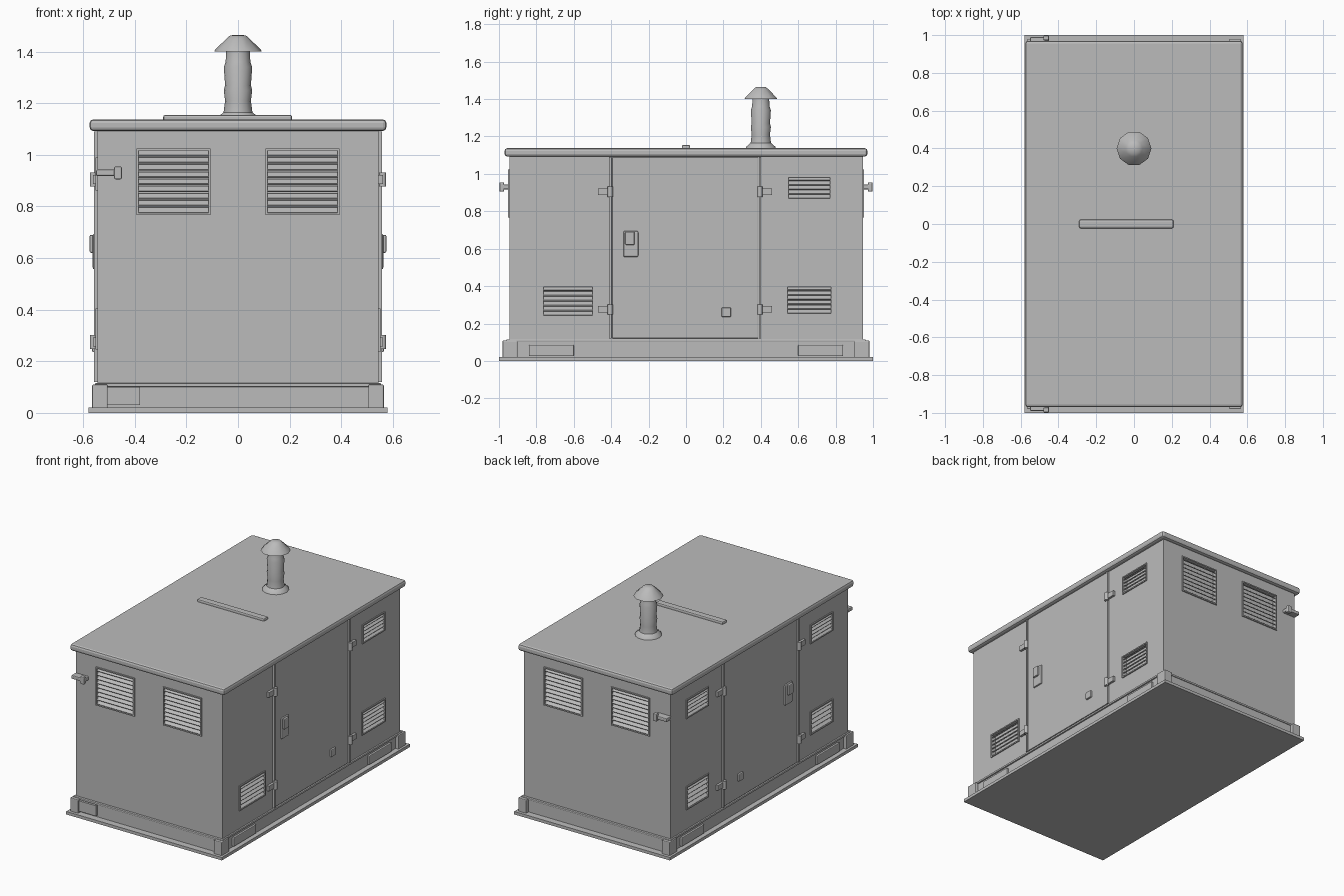
import bpy, bmesh, math
from mathutils import Matrix, Vector

cube = bpy.data.objects.get("Cube")
if cube:
    bpy.data.objects.remove(cube, do_unlink=True)

grey = bpy.data.materials.new("painted_grey")
grey.use_nodes = True
GREY = (0.5, 0.5, 0.5, 1)
grey.diffuse_color = GREY
grey.node_tree.nodes["Principled BSDF"].inputs["Base Color"].default_value = GREY


def finish(name, bm, smooth=False):
    mesh = bpy.data.meshes.new(name)
    bmesh.ops.recalc_face_normals(bm, faces=bm.faces)
    bm.to_mesh(mesh)
    bm.free()
    mesh.materials.append(grey)
    obj = bpy.data.objects.new(name, mesh)
    bpy.context.collection.objects.link(obj)
    if smooth:
        bpy.ops.object.select_all(action="DESELECT")
        obj.select_set(True)
        bpy.context.view_layer.objects.active = obj
        bpy.ops.object.shade_smooth_by_angle(angle=math.radians(40))
    return obj


def add_box(bm, centre, size, matrix=Matrix()):
    m = matrix @ Matrix.Translation(centre) @ Matrix.Diagonal((*size, 1))
    bmesh.ops.create_cube(bm, size=1, matrix=m)


def box(name, centre, size, bevel=0.0):
    bm = bmesh.new()
    add_box(bm, centre, size)
    obj = finish(name, bm)
    if bevel:
        mod = obj.modifiers.new("soft_edges", "BEVEL")
        mod.width, mod.segments = bevel, 2
    return obj


def lathe(name, profile, x, y, sides):
    bm = bmesh.new()
    verts = [bm.verts.new((x + r, y, z)) for r, z in profile]
    edges = [bm.edges.new(pair) for pair in zip(verts, verts[1:])]
    bmesh.ops.spin(bm, geom=verts + edges, cent=(x, y, 0), axis=(0, 0, 1),
                   angle=math.tau, steps=sides)
    bmesh.ops.remove_doubles(bm, verts=bm.verts, dist=0.0005)
    bmesh.ops.holes_fill(bm, edges=bm.edges)
    return finish(name, bm, True)


HALF_X, HALF_Y = 0.545, 0.945


def wall(side):
    """Local frame: x along the wall, y into the housing, z up."""
    turn, depth = {"front": (0, HALF_Y), "right": (90, HALF_X),
                   "back": (180, HALF_Y), "left": (270, HALF_X)}[side]
    return Matrix.Rotation(math.radians(turn), 4, "Z") @ Matrix.Translation((0, -depth, 0))


# Louvred vents: wall, position along it, height, width, vent height, slats
vents = [(s, x, 0.895, 0.28, 0.25, 9) for s in ("front", "back") for x in (-0.25, 0.25)]
vents += [("right", -0.63, 0.32, 0.27, 0.16, 6),
          ("right", 0.66, 0.925, 0.23, 0.12, 5),
          ("right", 0.66, 0.325, 0.24, 0.15, 6)]
vents += [("left", a, z, 0.23, h, 5) for a in (-0.66, 0.66) for z, h in ((0.925, 0.12), (0.325, 0.15))]

# Housing with pockets cut for the vents
housing = box("housing", (0, 0, 0.6), (2 * HALF_X, 2 * HALF_Y, 1.0))
pockets = bmesh.new()
for side, a, z, w, h, n in vents:
    add_box(pockets, (a, 0, z), (w, 0.06, h), wall(side))
cutter = finish("vent_pocket_cutter", pockets)
cutter.hide_render = True
cutter.hide_viewport = True
cut = housing.modifiers.new("vent_pockets", "BOOLEAN")
cut.operation, cut.solver, cut.object = "DIFFERENCE", "EXACT", cutter

# Slanted slats and thin rims
for i, (side, a, z, w, h, n) in enumerate(vents):
    bm = bmesh.new()
    m, pitch = wall(side), h / n
    for k in range(n):
        place = m @ Matrix.Translation((a, 0.009, z - h / 2 + pitch * (k + 0.5)))
        add_box(bm, (0, 0, 0), (w, 0.03, 0.006), place @ Matrix.Rotation(math.radians(38), 4, "X"))
    for s in (-1, 1):
        add_box(bm, (a + s * w / 2, 0, z), (0.008, 0.014, h + 0.008), m)
        add_box(bm, (a, 0, z + s * h / 2), (w, 0.014, 0.008), m)
    finish(f"{side}_vent_{i + 1}", bm)

# Roof with rolled rim and lifting bar
box("roof", (0, 0, 1.115), (1.15, 1.94, 0.045), 0.014)
box("roof_bar", (-0.04, 0, 1.142), (0.5, 0.045, 0.025), 0.008)

# Exhaust pipe and rain cap
lathe("exhaust_pipe", [(0.085, 1.13), (0.08, 1.145), (0.056, 1.165), (0.05, 1.21), (0.055, 1.25),
                       (0.05, 1.27), (0.055, 1.34), (0.048, 1.36), (0.045, 1.41)], 0, 0.4, 14)
lathe("exhaust_cap", [(0.04, 1.405), (0.092, 1.4), (0.088, 1.408), (0.045, 1.45),
                      (0.03, 1.463), (0.0, 1.465)], 0, 0.4, 10)

# Skid base: floor plate, recessed rails, top lip and corner blocks
box("floor_plate", (0, 0, 0.01), (1.16, 2.0, 0.02))
box("base_rail", (0, 0, 0.06), (1.09, 1.91, 0.1))
box("base_lip", (0, 0, 0.108), (1.11, 1.92, 0.014), 0.004)
for sx in (-1, 1):
    for sy in (-1, 1):
        tag = f"{'front' if sy < 0 else 'back'}_{'left' if sx > 0 else 'right'}"
        box(f"{tag}_corner_block", (sx * 0.535, sy * 0.94, 0.06), (0.06, 0.08, 0.1), 0.005)
        box(f"{tag}_skid_pad", (sx * 0.548, sy * 0.72, 0.055), (0.02, 0.24, 0.06), 0.004)
box("front_tow_plate", (-0.455, -0.96, 0.065), (0.15, 0.02, 0.07))

# Side doors with seams, hinges, latch and stop
for sx, side in ((1, "left"), (-1, "right")):
    x = sx * HALF_X
    box(f"{side}_door", (x, -0.005, 0.605), (0.016, 0.78, 0.97), 0.004)
    for y, end in ((-0.405, "front"), (0.395, "back")):
        box(f"{side}_{end}_door_strip", (x, y, 0.605), (0.026, 0.012, 0.97))
        for z, level in ((0.275, "lower"), (0.905, "upper")):
            bm = bmesh.new()
            out = y + math.copysign(0.03, y)
            add_box(bm, (x + sx * 0.006, out, z), (0.02, 0.07, 0.035))
            post = Matrix.Translation((x + sx * 0.016, y, z))
            bmesh.ops.create_cone(bm, cap_ends=True, segments=10, radius1=0.014,
                                  radius2=0.014, depth=0.055, matrix=post)
            finish(f"{side}_{end}_{level}_hinge", bm, True)
    box(f"{side}_latch_plate", (x + sx * 0.008, -0.295, 0.625), (0.02, 0.08, 0.14), 0.008)
    box(f"{side}_latch_handle", (x + sx * 0.02, -0.3, 0.655), (0.02, 0.05, 0.07), 0.006)
    box(f"{side}_door_stop", (x + sx * 0.01, 0.215, 0.26), (0.02, 0.05, 0.05), 0.005)

# Hook brackets on the end walls
for sy, end in ((-1, "front"), (1, "back")):
    box(f"{end}_hook_arm", (-0.5, sy * 0.965, 0.93), (0.1, 0.05, 0.025), 0.006)
    box(f"{end}_hook_tip", (-0.465, sy * 0.985, 0.93), (0.03, 0.025, 0.05), 0.006)
